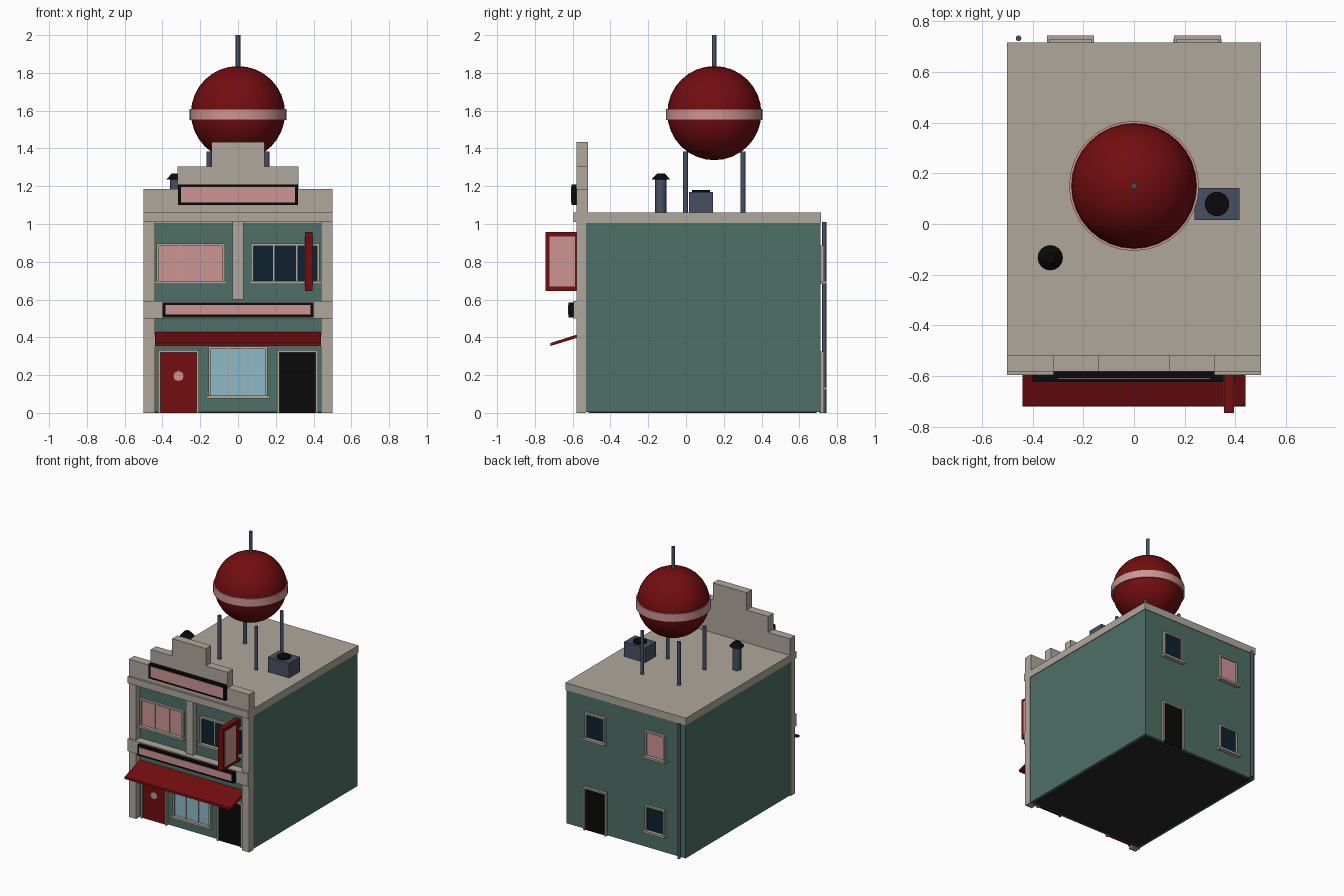
import bpy, bmesh, math
from mathutils import Matrix, Vector

if "Cube" in bpy.data.objects:
    bpy.data.objects.remove(bpy.data.objects["Cube"])


def material(name, *rgb):
    m = bpy.data.materials.new(name)
    m.use_nodes = True
    m.diffuse_color = (*rgb, 1)
    m.node_tree.nodes["Principled BSDF"].inputs["Base Color"].default_value = (*rgb, 1)
    return m


STONE = material("warm stone", 0.43, 0.39, 0.33)
GREEN = material("green wall", 0.076, 0.162, 0.133)
RED = material("deep red", 0.17, 0.004, 0.005)
PINK = material("pale pink", 0.61, 0.305, 0.296)
BLUE = material("light blue glass", 0.27, 0.5, 0.59)
NAVY = material("dark glass", 0.0044, 0.016, 0.03)
BLACK = material("black", 0.003, 0.003, 0.003)
SLATE = material("slate metal", 0.061, 0.08, 0.127)
CHARCOAL = material("charcoal base", 0.02, 0.02, 0.023)


def finish(name, bm, mats, smooth=False):
    bmesh.ops.recalc_face_normals(bm, faces=bm.faces)
    me = bpy.data.meshes.new(name)
    bm.to_mesh(me)
    bm.free()
    for m in mats:
        me.materials.append(m)
    ob = bpy.data.objects.new(name, me)
    bpy.context.collection.objects.link(ob)
    if smooth:
        bpy.ops.object.select_all(action="DESELECT")
        ob.select_set(True)
        bpy.context.view_layer.objects.active = ob
        bpy.ops.object.shade_smooth_by_angle(angle=math.radians(40))
    return ob


def boxes(name, mat, *spans):
    """One object from boxes given as (x0, x1, y0, y1, z0, z1)."""
    bm = bmesh.new()
    for x0, x1, y0, y1, z0, z1 in spans:
        centre = Vector((x0 + x1, y0 + y1, z0 + z1)) / 2
        size = (abs(x1 - x0), abs(y1 - y0), abs(z1 - z0), 1)
        bmesh.ops.create_cube(bm, size=1, matrix=Matrix.Translation(centre) @ Matrix.Diagonal(size))
    return finish(name, bm, [mat])


def tube(name, mat, x, y, z0, z1, r, top=None, sides=16):
    bm = bmesh.new()
    bmesh.ops.create_cone(bm, cap_ends=True, segments=sides, radius1=r,
                          radius2=r if top is None else top, depth=z1 - z0,
                          matrix=Matrix.Translation((x, y, (z0 + z1) / 2)))
    return finish(name, bm, [mat], True)


def extrude(name, mat, points, axis, a, b):
    """Prism of a 2D outline, running from a to b along axis x or y."""
    bm = bmesh.new()
    put = (lambda p, t: (t, *p)) if axis == "x" else (lambda p, t: (p[0], t, p[1]))
    face = bm.faces.new([bm.verts.new(put(p, a)) for p in points])
    moved = bmesh.ops.extrude_face_region(bm, geom=[face])["geom"]
    shift = Vector(put((0, 0), b - a))
    bmesh.ops.translate(bm, vec=shift, verts=[v for v in moved if isinstance(v, bmesh.types.BMVert)])
    return finish(name, bm, [mat])


FRONT, BACK = -0.535, 0.712


def opening(name, pane, x0, x1, z0, z1, wall, panes=1, door=False, w=0.013):
    """Framed pane on the front or back wall; windows get mullions and a sill."""
    s = -1 if wall < 0 else 1
    out = wall + s * 0.018
    boxes(name + "_pane", pane, (x0 + w, x1 - w, wall - s * 0.005, wall + s * 0.006,
                                 z0 + (0 if door else w), z1 - w))
    bars = [(x0, x0 + w, wall, out, z0, z1), (x1 - w, x1, wall, out, z0, z1),
            (x0 + w, x1 - w, wall, out, z1 - w, z1)]
    if not door:
        bars.append((x0 - 0.01, x1 + 0.01, wall, wall + s * 0.031, z0 - 0.003, z0 + w))
    for i in range(1, panes):
        x = x0 + (x1 - x0) * i / panes
        bars.append((x - 0.004, x + 0.004, wall, wall + s * 0.012, z0 + w, z1 - w))
    boxes(name + "_frame", STONE, *bars)


# Building shell
boxes("walls", GREEN, (-0.495, 0.495, FRONT, BACK, 0.004, 1.01))
boxes("ground_slab", CHARCOAL, (-0.475, 0.475, FRONT + 0.02, BACK - 0.02, 0, 0.01))
boxes("roof", STONE, (-0.5, 0.5, FRONT, 0.716, 1.006, 1.06))

# Stone facade
boxes("pilasters", STONE, *[(s * 0.44, s * 0.5, -0.581, FRONT + 0.005, 0, 1.01) for s in (-1, 1)],
      (-0.028, 0.028, -0.575, FRONT, 0.6, 1.01))
boxes("middle_band", STONE, (-0.5, 0.5, -0.596, FRONT, 0.5, 0.593))
boxes("cornice", STONE, (-0.5, 0.5, -0.596, FRONT, 1.01, 1.06))
right = [(0.5, 1.06), (0.5, 1.185), (0.32, 1.185), (0.32, 1.305), (0.14, 1.305), (0.14, 1.435)]
extrude("stepped_parapet", STONE, right + [(-x, z) for x, z in reversed(right)], "y", -0.581, -0.518)

# Sign boards with proud pink panels
for name, x, y, z0, z1, back in (("upper_sign", 0.317, -0.607, 1.1, 1.21, -0.575),
                                 ("lower_sign", 0.4, -0.622, 0.505, 0.585, -0.59)):
    boxes(name + "_board", BLACK, (-x, x, y, back, z0, z1))
    boxes(name + "_panel", PINK, (-x + 0.015, x - 0.015, y - 0.003, y, z0 + 0.015, z1 - 0.015))

# Hanging blade sign with a panel on each side
boxes("blade_sign", RED, (0.355, 0.395, -0.745, FRONT, 0.645, 0.957))
boxes("blade_sign_panels", PINK, *[(x - 0.002, x + 0.002, -0.722, -0.588, 0.668, 0.934)
                                   for x in (0.355, 0.395)])

# Sloping awning
extrude("awning", RED, [(FRONT, 0.428), (-0.717, 0.37), (-0.719, 0.354), (FRONT, 0.41)],
        "x", -0.44, 0.44)

# Front doors and windows
opening("red_door", RED, -0.423, -0.207, 0, 0.333, FRONT, door=True)
opening("black_door", BLACK, 0.207, 0.423, 0, 0.333, FRONT, door=True)
opening("shop_window", BLUE, -0.157, 0.157, 0.078, 0.352, FRONT, 3)
opening("lit_window", PINK, -0.432, -0.068, 0.685, 0.897, FRONT, 3)
opening("dark_window", NAVY, 0.068, 0.432, 0.685, 0.897, FRONT, 3)

# Scalloped rosette on the red door
star = [(-0.315 + r * math.cos(a), 0.195 + r * math.sin(a))
        for a, r in ((i * math.pi / 12, 0.029 if i % 2 else 0.023) for i in range(24))]
extrude("door_rosette", PINK, star, "y", FRONT - 0.012, FRONT - 0.005)

# Back doors and windows
opening("back_upper_dark_window", NAVY, 0.167, 0.333, 0.685, 0.885, BACK)
opening("back_upper_lit_window", PINK, -0.333, -0.167, 0.685, 0.885, BACK)
opening("back_lower_window", NAVY, -0.333, -0.167, 0.125, 0.325, BACK)
opening("back_door", BLACK, 0.155, 0.345, 0, 0.325, BACK, door=True)
tube("drainpipe", SLATE, -0.455, 0.732, 0, 1.01, 0.011)

# Rooftop vent pipe with cap
tube("vent_pipe", SLATE, -0.33, -0.133, 1.06, 1.24, 0.03)
tube("vent_cap", BLACK, -0.33, -0.133, 1.235, 1.268, 0.05, 0.02)

# Rooftop cooling unit
boxes("cooling_unit", SLATE, (0.239, 0.415, 0.015, 0.142, 1.06, 1.17))
tube("cooling_fan", BLACK, 0.327, 0.079, 1.168, 1.18, 0.048, sides=24)

# Roof ball on legs, with band and mast
BALL = (0, 0.15, 1.587)
bm = bmesh.new()
bmesh.ops.create_uvsphere(bm, u_segments=32, v_segments=16, radius=0.249,
                          matrix=Matrix.Translation(BALL))
finish("roof_ball", bm, [RED], True)
tube("ball_band", PINK, 0, 0.15, 1.55, 1.61, 0.256, sides=32)
tube("ball_mast", SLATE, 0, 0.15, 1.82, 2.0, 0.012)
for sx, side in ((-1, "right"), (1, "left")):
    for sy, end in ((-1, "front"), (1, "back")):
        tube(f"ball_leg_{end}_{side}", SLATE, sx * 0.153, 0.15 + sy * 0.152, 1.06, 1.385, 0.013)
